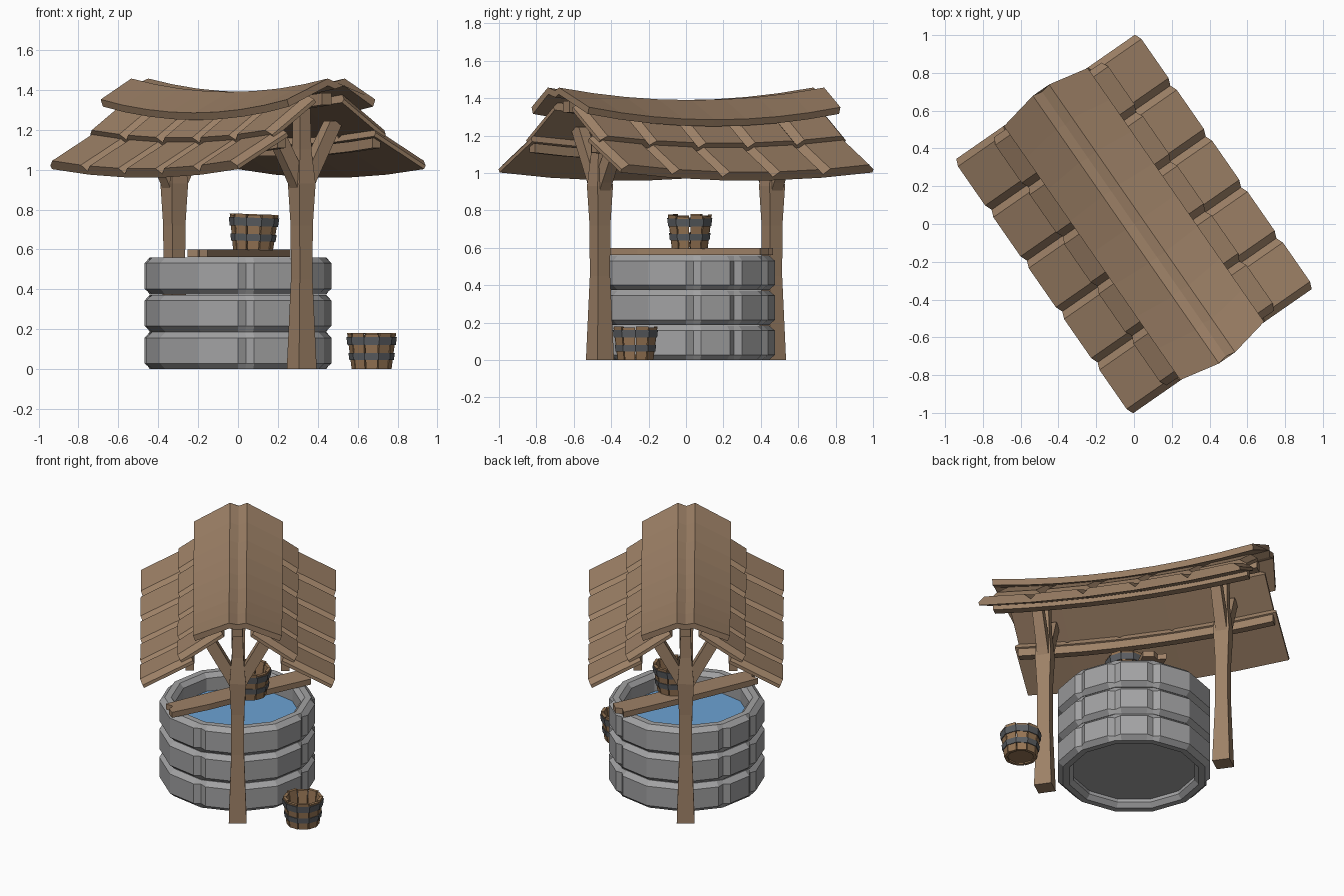
import bpy, bmesh, math
from math import cos, sin, radians, pi
from mathutils import Matrix, Vector

cube = bpy.data.objects.get("Cube")
if cube:
    bpy.data.objects.remove(cube, do_unlink=True)


def material(name, rgb):
    m = bpy.data.materials.new(name)
    m.use_nodes = True
    m.diffuse_color = (*rgb, 1)
    m.node_tree.nodes["Principled BSDF"].inputs["Base Color"].default_value = (*rgb, 1)
    return m


WOOD = material("brown_wood", (0.34, 0.22, 0.135))
STAVE = material("bucket_wood", (0.31, 0.18, 0.09))
STONE = material("grey_stone", (0.36, 0.36, 0.365))
METAL = material("dark_iron", (0.105, 0.112, 0.122))
WATER = material("blue_water", (0.15, 0.36, 0.65))

# The roof and posts are laid out along x, then turned
TURN = Matrix.Rotation(radians(-55.2), 4, 'Z')


def loft_into(bm, rings, matrix=Matrix(), loop=False):
    """Skin a chain of equal rings, capping the ends unless it loops."""
    rows = [[bm.verts.new(matrix @ Vector(p)) for p in r] for r in rings]
    n = len(rows[0])
    pairs = list(zip(rows, rows[1:])) + ([(rows[-1], rows[0])] if loop else [])
    for a, b in pairs:
        for i in range(n):
            j = (i + 1) % n
            bm.faces.new((a[i], a[j], b[j], b[i]))
    if not loop:
        bm.faces.new(rows[0])
        bm.faces.new(rows[-1])


def finish(name, bm, mat):
    bmesh.ops.recalc_face_normals(bm, faces=bm.faces)
    mesh = bpy.data.meshes.new(name)
    bm.to_mesh(mesh)
    bm.free()
    mesh.materials.append(mat)
    obj = bpy.data.objects.new(name, mesh)
    bpy.context.collection.objects.link(obj)
    return obj


def loft(name, rings, mat, matrix=Matrix(), loop=False):
    bm = bmesh.new()
    loft_into(bm, rings, matrix, loop)
    return finish(name, bm, mat)


def square(x, y, z, w, d):
    return [(x + sx * w / 2, y + sy * d / 2, z)
            for sx, sy in ((-1, -1), (1, -1), (1, 1), (-1, 1))]


def circle(r, z, n, phase=0.0):
    return [(r * cos(phase + 2 * pi * i / n), r * sin(phase + 2 * pi * i / n), z)
            for i in range(n)]


# Stone wall: three courses of chamfered blocks on a twelve-sided plan
PHASE, STEP = 5, 30
JOINTS = [5, 35, 65, 155, 185, 275, 365]


def facet(radius, angle):
    return radius * cos(radians(15)) / cos(radians((angle - PHASE) % STEP - 15))


def stone_section(angle, z0, z1, outer):
    c = 0.028
    profile = [(0.405, z0), (0.445, z0), (outer, z0 + c), (outer, z1 - c),
               (0.445, z1), (0.405, z1), (0.38, z1 - c), (0.38, z0 + c)]
    a = radians(angle)
    return [(facet(r, angle) * cos(a), facet(r, angle) * sin(a), z) for r, z in profile]


for course in range(3):
    z0 = course * 0.187
    z1 = z0 + 0.185
    bm = bmesh.new()
    for a0, a1 in zip(JOINTS, JOINTS[1:]):
        stops = [a0 + 5] + list(range(a0 + STEP, a1, STEP)) + [a1 - 5]
        rings = [stone_section(a0, z0, z1, 0.447)]
        rings += [stone_section(a, z0, z1, 0.477) for a in stops]
        rings.append(stone_section(a1, z0, z1, 0.447))
        loft_into(bm, rings)
    finish(f"stone_course_{course + 1}", bm, STONE)

phase = radians(PHASE)
loft("well_floor", [circle(0.39, z, 12, phase) for z in (0.05, 0.07)], STONE)
loft("water", [circle(0.39, z, 12, phase) for z in (0.43, 0.445)], WATER)


# Posts with forked braces
POST = [(0, 0.108), (0.45, 0.078), (0.72, 0.08), (0.93, 0.1), (1.1, 0.07), (1.36, 0.06)]
for end, label in ((1, "front"), (-1, "back")):
    x = end * 0.56
    loft(f"{label}_post", [square(x, 0, z, w, w) for z, w in POST], WOOD, TURN)
    for s, side in ((1, "left"), (-1, "right")):
        loft(f"{label}_{side}_brace",
             [square(x, 0, 0.86, 0.07, 0.05), square(x, s * 0.03, 0.95, 0.07, 0.08),
              square(x, s * 0.195, 1.245, 0.06, 0.08)], WOOD, TURN)

# Roof beams, sagging with the roof
SAG = 0.065
STATIONS = [i / 4 for i in range(-4, 5)]


def beam(name, y, z, size, half):
    rings = []
    for t in STATIONS:
        x = t * half
        mid = z + SAG * x * x
        rings.append([(x, y + a * size / 2, mid + b * size / 2)
                      for a, b in ((-1, -1), (1, -1), (1, 1), (-1, 1))])
    loft(name, rings, WOOD, TURN)


beam("ridge_beam", 0, 1.315, 0.06, 0.78)
beam("left_purlin", 0.29, 1.092, 0.05, 0.8)
beam("right_purlin", -0.29, 1.092, 0.05, 0.8)


# Two rows of planks on each slope, chamfered along their joints
def plank_row(name, side, top, bottom, half, count=5):
    slope = Vector((bottom[0] - top[0], bottom[1] - top[1])).normalized()
    normal = Vector((-slope.y, slope.x))
    bm = bmesh.new()
    for i in range(count):
        x0 = -half + 2 * half * i / count
        x1 = x0 + 2 * half / count
        rings = []
        for lift, inset in ((-0.018, 0), (0.002, 0), (0.034, 0.038)):
            ring = []
            for x, (y, z) in ((x0 + inset, top), (x1 - inset, top),
                              (x1 - inset, bottom), (x0 + inset, bottom)):
                ring.append((x, side * (y + normal.x * lift),
                             z + normal.y * lift + SAG * x * x))
            rings.append(ring)
        loft_into(bm, rings, TURN)
    finish(name, bm, WOOD)


for s, side in ((1, "left"), (-1, "right")):
    plank_row(f"{side}_lower_planks", s, (0.27, 1.14), (0.575, 0.975), 0.82)
    plank_row(f"{side}_upper_planks", s, (0.09, 1.31), (0.345, 1.132), 0.8)

# Ridge cap with a shallow groove along the top
CAP = [(-0.27, 1.285, 0.818), (-0.052, 1.39, 0.863), (0, 1.374, 0.852),
       (0.052, 1.39, 0.863), (0.27, 1.285, 0.818)]
cap_rings = []
for t in STATIONS:
    over = [(t * h, y, z + 0.067 * t * t) for y, z, h in CAP]
    under = [(x, y * 0.95, z - 0.036) for x, y, z in reversed(over)]
    cap_rings.append(over + under)
loft("ridge_cap", cap_rings, WOOD, TURN)

# Board lying across the rim, with split ends
BOARD = [(-0.5, -0.06), (-0.25, -0.075), (0.1, -0.07), (0.47, -0.075), (0.49, -0.01),
         (0.46, 0.02), (0.48, 0.07), (0.05, 0.075), (-0.3, 0.07), (-0.47, 0.065),
         (-0.45, 0.015), (-0.49, -0.01)]
board_turn = Matrix.Rotation(radians(65.5), 4, 'Z')
loft("rim_board", [[(x, y, z) for x, y in BOARD] for z in (0.563, 0.6)], WOOD, board_turn)


# Buckets: separate staves, a base and two iron hoops
def radius_at(z):
    return 0.1 + 0.023 * z / 0.18


def bucket(name, matrix, count=10):
    step = 2 * pi / count
    bm = bmesh.new()
    for i in range(count):
        a0, a1 = i * step + 0.03, (i + 1) * step - 0.03
        height = 0.18 - 0.007 * (i % 2)
        rings = []
        for z in (0, height):
            r = radius_at(z)
            rings.append([(q * cos(a), q * sin(a), z) for q, a in
                          ((r, a0), (r, a1), (r - 0.02, a1), (r - 0.02, a0))])
        loft_into(bm, rings, matrix)
    loft_into(bm, [circle(0.092, z, count) for z in (0.01, 0.03)], matrix)
    finish(f"{name}_staves", bm, STAVE)
    bm = bmesh.new()
    for low, high in ((0.045, 0.08), (0.12, 0.162)):
        rings = [circle(radius_at(z) + d, z, count)
                 for z, d in ((low, -0.012), (low, 0.006), (high, 0.006), (high, -0.012))]
        loft_into(bm, rings, matrix, loop=True)
    finish(f"{name}_hoops", bm, METAL)


bucket("ground_bucket", Matrix.Translation((0.67, -0.27, 0)))
bucket("rim_bucket", Matrix.Translation((0.075, 0.02, 0.597)) @ Matrix.Rotation(radians(2), 4, 'Y'))
